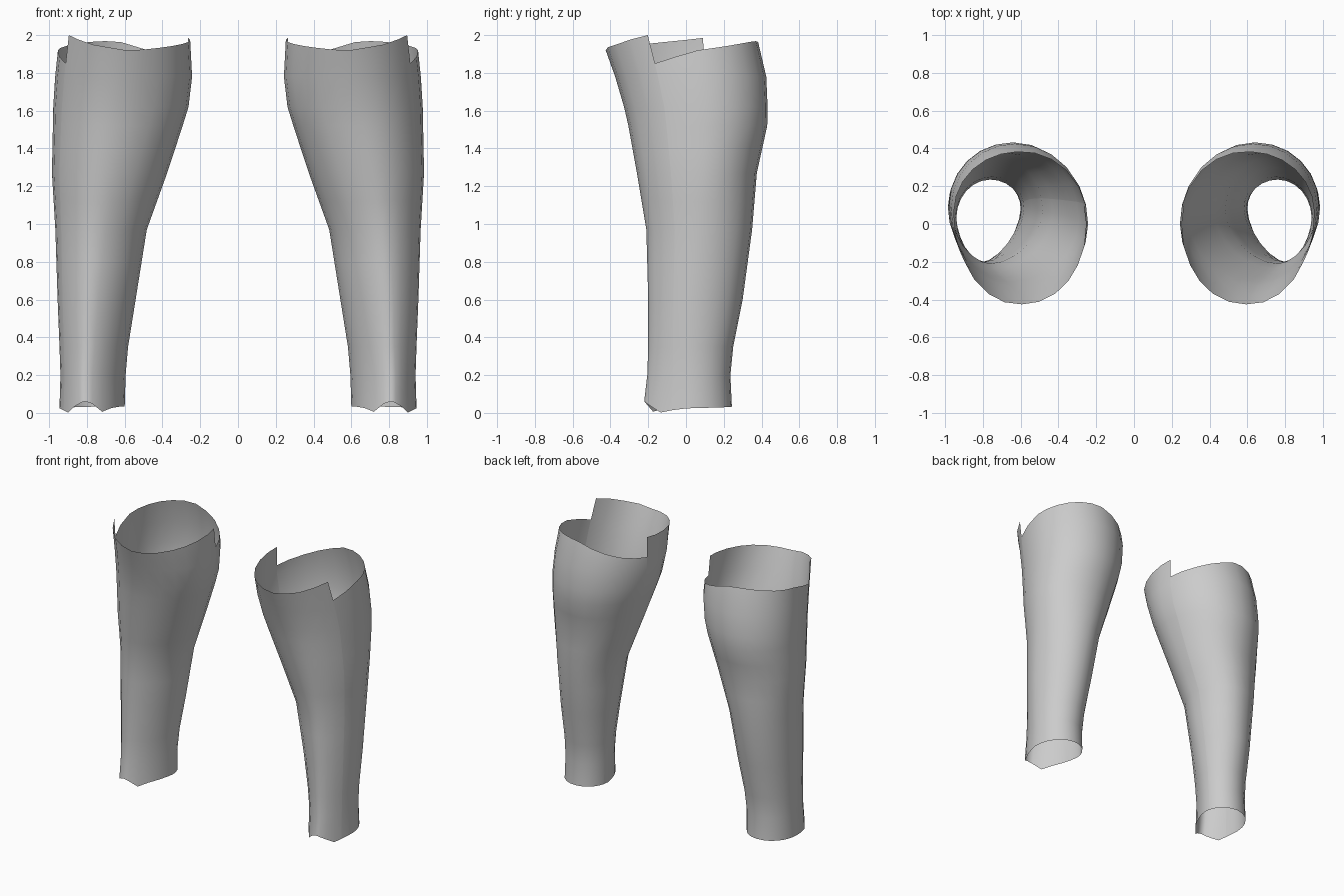
import bpy
from math import sin, cos, radians

# Sections: z, inner x, outer x, front y, back y, front-ridge x, back x, inner y, outer y, front pointedness
SECTIONS = [
    (0.03, .600, .945, -.225, .243, .81, .76, .08, .03, 1.25),
    (0.20, .595, .940, -.205, .235, .81, .76, .08, .03, 1.25),
    (0.35, .582, .945, -.200, .250, .80, .75, .08, .03, 1.22),
    (0.60, .542, .955, -.200, .300, .79, .74, .08, .04, 1.18),
    (0.97, .483, .967, -.210, .350, .76, .71, .07, .07, 1.12),
    (1.27, .375, .985, -.260, .375, .71, .67, .05, .09, 1.05),
    (1.52, .293, .980, -.305, .430, .66, .65, .02, .10, 1.0),
    (1.62, .262, .978, -.328, .432, .64, .64, .01, .10, 1.0),
    (1.78, .243, .968, -.375, .425, .61, .63, .00, .08, 1.0),
    (1.95, .252, .950, -.436, .385, .59, .62, .00, .06, 1.0),
]
# Rim heights around the leg (0 = outer, 90 = back, 180 = inner, 270 = front)
TOP = [(-30, 1.85), (0, 1.92), (45, 1.955), (70, 1.97), (90, 1.963), (110, 1.925),
       (140, 1.87), (166, 1.84), (166.3, 1.985), (206, 1.955), (235, 1.935), (260, 1.92),
       (270, 1.92), (300, 1.95), (329.7, 2.0), (330, 1.85), (360, 1.92)]
BOTTOM = [(0, .025), (90, .033), (200, .035), (222, .028), (239, .006), (255, .048),
          (270, .062), (292, .048), (316, .002), (338, .02), (360, .025)]
ANGLES = [0, 15, 30, 45, 60, 75, 90, 105, 120, 135, 152, 166, 166.3, 180, 195, 210, 224, 239,
          255, 270, 285, 300, 316, 329.7, 330, 345]


def lerp_table(table, t):
    for a, b in zip(table, table[1:]):
        if t <= b[0] or b is table[-1]:
            f = (t - a[0]) / (b[0] - a[0])
            return [p + (q - p) * f for p, q in zip(a[1:], b[1:])]


def point(u, z):
    """Point on the leg surface: four elliptical quadrants joined at the extremes."""
    xi, xo, yf, yb, xf, xb, yi, yo, p = lerp_table(SECTIONS, z)
    c, s = cos(radians(u)), sin(radians(u))
    side_x, side_y = (xo, yo) if c >= 0 else (xi, yi)
    end_x, end_y = (xb, yb) if s >= 0 else (xf, yf)
    if s >= 0:
        p = 1.0
    return (end_x + (side_x - end_x) * abs(c) ** p,
            side_y + (end_y - side_y) * abs(s) ** p, z)


# Open leg shell with notched top rim and arched ankle rim
levels = [0.2, 0.35, 0.6, 0.8, 0.97, 1.12, 1.27, 1.4, 1.52, 1.62, 1.78]
rows = [[point(u, lerp_table(BOTTOM, u)[0]) for u in ANGLES]]
rows += [[point(u, z) for u in ANGLES] for z in levels]
rows += [[point(u, lerp_table(TOP, u)[0]) for u in ANGLES]]
n = len(ANGLES)
faces = [(r * n + i, r * n + (i + 1) % n, (r + 1) * n + (i + 1) % n, (r + 1) * n + i)
         for r in range(len(rows) - 1) for i in range(n)]
mesh = bpy.data.meshes.new("leg_sleeves")
mesh.from_pydata([v for row in rows for v in row], [], faces)
legs = bpy.data.objects.new("leg_sleeves", mesh)
bpy.context.collection.objects.link(legs)
bpy.context.view_layer.objects.active = legs
legs.select_set(True)
bpy.ops.object.shade_smooth_by_angle(angle=radians(60))

# Mirror to the other leg
mirror = legs.modifiers.new("Mirror", 'MIRROR')
mirror.use_mirror_merge = False
